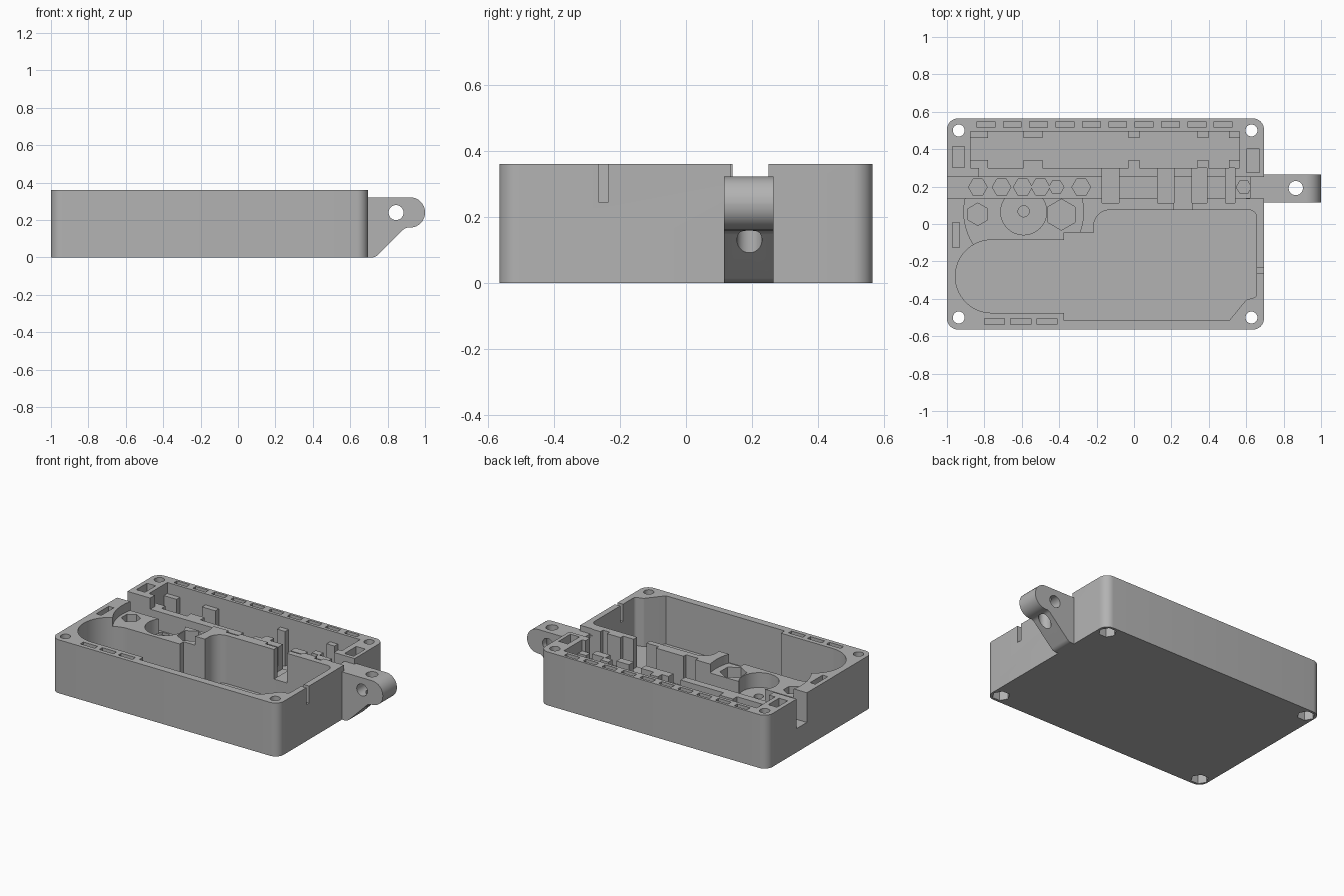
import bpy, bmesh, math
from mathutils import Vector

if "Cube" in bpy.data.objects:
    bpy.data.objects.remove(bpy.data.objects["Cube"], do_unlink=True)

TOP = 0.36
grey = bpy.data.materials.new("plain grey")
grey.use_nodes = True
colour = (0.45, 0.45, 0.45, 1)
grey.diffuse_color = colour
grey.node_tree.nodes["Principled BSDF"].inputs["Base Color"].default_value = colour


def rounded(corners, steps=8):
    """Outline from (x, y, radius) corners, each rounded by its radius."""
    out = []
    for i, (x, y, r) in enumerate(corners):
        p = Vector((x, y))
        if r == 0:
            out.append(p)
            continue
        a = (Vector(corners[i - 1][:2]) - p).normalized()
        b = (Vector(corners[(i + 1) % len(corners)][:2]) - p).normalized()
        half = a.angle(b) / 2
        centre = p + (a + b).normalized() * (r / math.sin(half))
        start = p + a * (r / math.tan(half)) - centre
        end = p + b * (r / math.tan(half)) - centre
        turn = math.atan2(start.x * end.y - start.y * end.x, start.dot(end))
        ang = math.atan2(start.y, start.x)
        for k in range(steps + 1):
            t = ang + turn * k / steps
            out.append(centre + Vector((math.cos(t), math.sin(t))) * r)
    return out


def rect(x0, x1, y0, y1, r=0):
    return rounded([(x0, y0, r), (x1, y0, r), (x1, y1, r), (x0, y1, r)])


def ring(x, y, r, n=48, turn=0):
    return [(x + r * math.cos(turn + math.tau * i / n),
             y + r * math.sin(turn + math.tau * i / n)) for i in range(n)]


def prism(name, outline, lo, hi, along_y=False):
    bm = bmesh.new()
    verts = [bm.verts.new((p[0], lo, p[1]) if along_y else (p[0], p[1], lo)) for p in outline]
    face = bm.faces.new(verts)
    moved = bmesh.ops.extrude_face_region(bm, geom=[face])["geom"]
    step = (0, hi - lo, 0) if along_y else (0, 0, hi - lo)
    bmesh.ops.translate(bm, vec=step, verts=[v for v in moved if isinstance(v, bmesh.types.BMVert)])
    bmesh.ops.recalc_face_normals(bm, faces=bm.faces)
    mesh = bpy.data.meshes.new(name)
    bm.to_mesh(mesh)
    bm.free()
    obj = bpy.data.objects.new(name, mesh)
    bpy.context.collection.objects.link(obj)
    mesh.materials.append(grey)
    return obj


def combine(obj, tool, operation):
    mod = obj.modifiers.new("combine", "BOOLEAN")
    mod.operation, mod.solver, mod.object = operation, "EXACT", tool
    bpy.context.view_layer.objects.active = obj
    bpy.ops.object.modifier_apply(modifier=mod.name)
    bpy.data.objects.remove(tool, do_unlink=True)


def cut(obj, outline, floor, ceiling=TOP + 0.1, along_y=False):
    combine(obj, prism("cutter", outline, floor, ceiling, along_y), "DIFFERENCE")


# Case block and hinge lug
case = prism("case", rect(-1, 0.695, -0.565, 0.565, 0.06), 0, TOP)
lug_side = rounded([(0.62, 0, 0), (0.735, 0, 0.05), (0.895, 0.16, 0.04), (1, 0.16, 0.079),
                    (1, 0.322, 0.08), (0.62, 0.322, 0)])
lug = prism("lug", lug_side, 0.115, 0.265, True)
cut(lug, ring(0.845, 0.24, 0.04), 0, 0.5, True)
cut(lug, ring(0.865, 0.192, 0.038), -0.1)

# Main pocket with a round left end
main = [(-0.375, -0.475, 0), (-0.375, -0.515, 0), (0.51, -0.515, 0), (0.6, -0.405, 0.02),
        (0.655, -0.39, 0.02), (0.655, 0.075, 0.04), (-0.215, 0.075, 0.085),
        (-0.215, -0.045, 0), (-0.375, -0.045, 0), (-0.375, -0.085, 0),
        (-0.955, -0.085, 0.194), (-0.955, -0.475, 0.194)]
cut(case, rounded(main, 16), 0.035)

# Rear pocket, low partition and sliding channel
cut(case, rect(-0.874, 0.565, 0.30, 0.495), 0.05)
cut(case, rect(-0.83, 0.49, 0.24, 0.31), 0.285)
cut(case, rect(-1.1, 0.63, 0.14, 0.25), 0.16)
cut(case, rect(0.6, 0.8, 0.135, 0.25), 0.315)
for x0, x1 in ((-0.17, -0.08), (0.125, 0.215), (0.31, 0.39), (0.49, 0.54)):
    cut(case, rect(x0, x1, 0.113, 0.32), 0.12)
cut(case, rect(0.215, 0.312, 0.06, 0.2), 0.16)

# Round shelf with its well and pivot hole
shelf = [(x, min(y, 0.2)) for x, y in ring(-0.59, 0.065, 0.32, 64)]
cut(case, shelf, 0.30)
cut(case, ring(-0.59, 0.065, 0.123), 0.2)
cut(case, ring(-0.59, 0.068, 0.03, 24), 0.1)

# Hexagonal sockets
for x, y, r, turn in ((-0.835, 0.052, 0.06, math.pi / 6), (-0.388, 0.05, 0.083, math.pi / 6)):
    cut(case, ring(x, y, r, 6, turn), 0.12)
for x in (-0.835, -0.708, -0.595, -0.5, -0.415, -0.282, 0.587):
    r = 0.04 if x in (-0.415, 0.587) else 0.05
    cut(case, ring(x, 0.197, r, 6), 0.08)

# Rows of shallow rim slots
for i in range(10):
    x = -0.84 + i * 0.141
    cut(case, rect(x, x + 0.096, 0.516, 0.548), 0.3)
for i in range(3):
    x = -0.8 + i * 0.141
    cut(case, rect(x, x + 0.107, -0.537, -0.505), 0.3)
for box in ((-0.97, -0.905, 0.302, 0.415), (-0.97, -0.932, -0.125, 0.008), (0.602, 0.67, 0.275, 0.4)):
    cut(case, rect(*box), 0.22)

# Wire slit in the right wall
cut(case, rect(0.64, 0.8, -0.265, -0.235), 0.245)

# Corner bolt holes with hexagonal nut recesses below
for x in (-0.937, 0.628):
    for y in (-0.5, 0.5):
        cut(case, ring(x, y, 0.032, 24), -0.1)
        cut(case, ring(x, y, 0.055, 6), -0.1, 0.06)

# Small ledges along both long sides of the rear pocket
parts = [case, lug]
for i, (x0, x1) in enumerate(((-0.874, -0.78), (-0.59, -0.49), (-0.03, 0.03), (0.34, 0.398), (0.507, 0.565))):
    parts.append(prism(f"rear_ledge_{i + 1}", rect(x0, x1, 0.459, 0.497), 0.04, 0.285))
    parts.append(prism(f"front_ledge_{i + 1}", rect(x0, x1, 0.299, 0.342), 0.04, 0.285))

# Smooth the round walls, keep the edges crisp
bpy.ops.object.select_all(action="DESELECT")
for obj in parts:
    obj.select_set(True)
bpy.context.view_layer.objects.active = case
bpy.ops.object.shade_smooth_by_angle(angle=math.radians(25))
